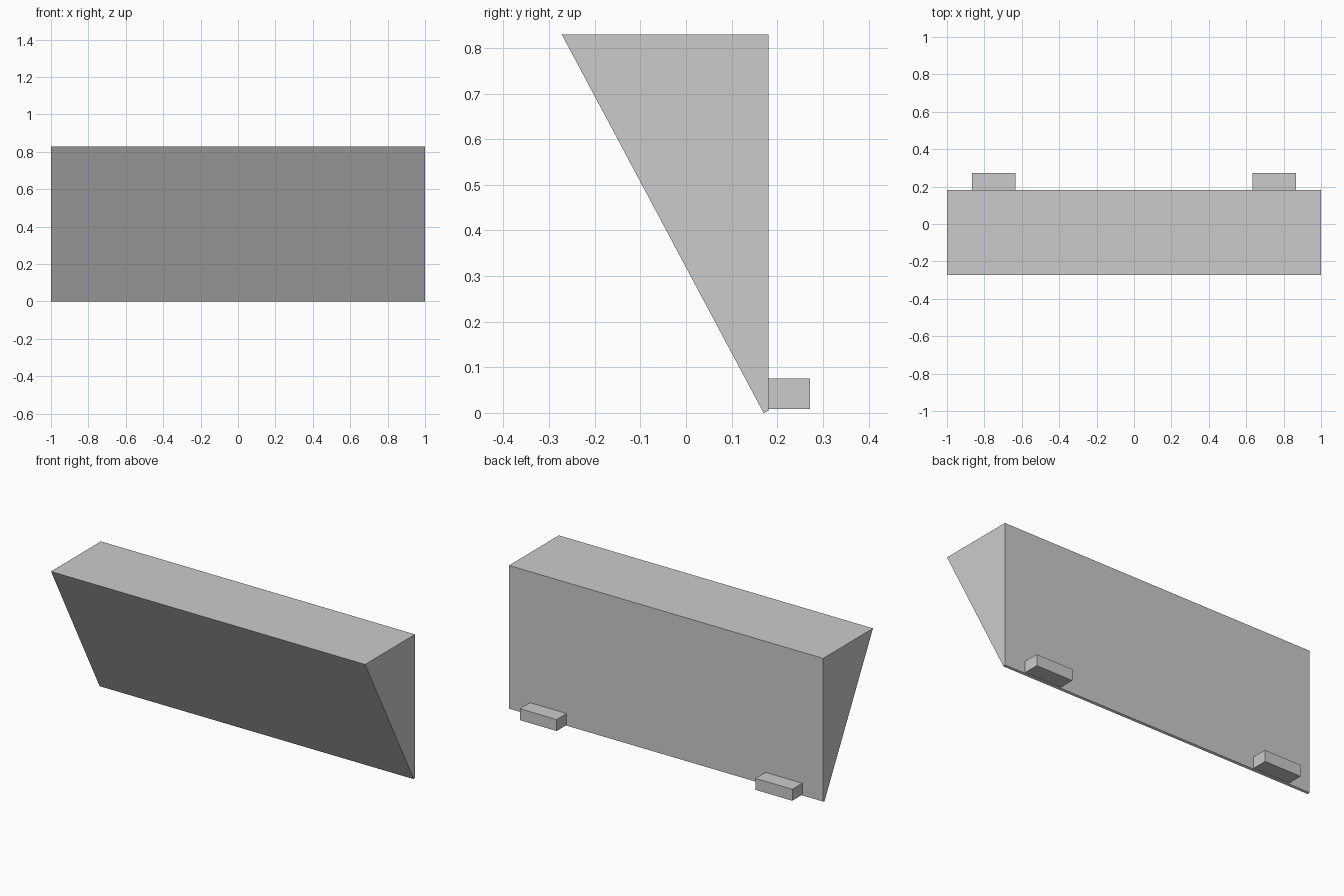
import bpy
import bmesh

default_cube = bpy.data.objects.get("Cube")
if default_cube:
    bpy.data.objects.remove(default_cube, do_unlink=True)

# Single plain grey finish
grey = bpy.data.materials.new("plain_grey")
grey.use_nodes = True
colour = (0.6, 0.6, 0.6, 1)
grey.diffuse_color = colour
grey.node_tree.nodes["Principled BSDF"].inputs["Base Color"].default_value = colour


def extrude_profile(name, profile, x_min, x_max):
    """Extrude a (y, z) outline along x into a flat-faced solid."""
    bm = bmesh.new()
    face = bm.faces.new([bm.verts.new((x_min, y, z)) for y, z in profile])
    extruded = bmesh.ops.extrude_face_region(bm, geom=[face])["geom"]
    verts = [v for v in extruded if isinstance(v, bmesh.types.BMVert)]
    bmesh.ops.translate(bm, verts=verts, vec=(x_max - x_min, 0, 0))
    bmesh.ops.recalc_face_normals(bm, faces=bm.faces)
    mesh = bpy.data.meshes.new(name)
    bm.to_mesh(mesh)
    bm.free()
    mesh.materials.append(grey)
    obj = bpy.data.objects.new(name, mesh)
    bpy.context.collection.objects.link(obj)
    return obj


# Wedge body: vertical back, flat top, sloping front, small chamfer at the foot
extrude_profile("wedge_body",
                [(0.17, 0), (0.181, 0.005), (0.181, 0.829), (-0.272, 0.829)],
                -1, 1)

# Two small mounting tabs low on the back
tab_profile = [(0.181, 0.009), (0.272, 0.009), (0.272, 0.075), (0.181, 0.075)]
for name, centre in (("left_tab", 0.75), ("right_tab", -0.75)):
    extrude_profile(name, tab_profile, centre - 0.117, centre + 0.117)
